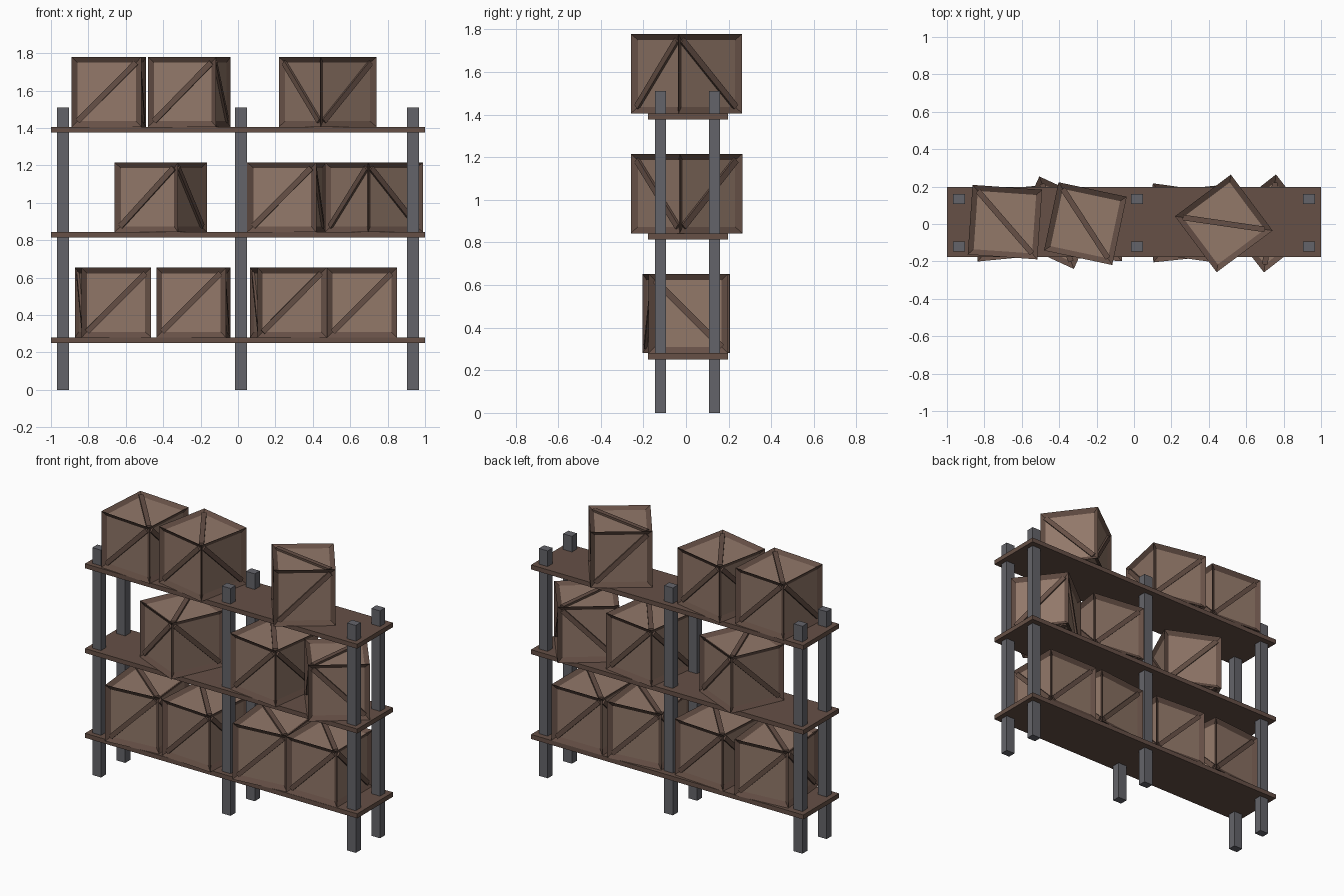
import bpy, bmesh
from math import radians, sqrt
from mathutils import Matrix, Vector

if "Cube" in bpy.data.objects:
    bpy.data.objects.remove(bpy.data.objects["Cube"], do_unlink=True)


def material(name, srgb):
    col = [(c / 255 / 12.92 if c < 11 else ((c / 255 + 0.055) / 1.055) ** 2.4) for c in srgb] + [1]
    m = bpy.data.materials.new(name)
    m.use_nodes = True
    m.diffuse_color = col
    m.node_tree.nodes["Principled BSDF"].inputs["Base Color"].default_value = col
    return m


dark_wood = material("dark wood", (102, 80, 70))
light_wood = material("light wood", (146, 120, 105))
steel = material("grey steel", (100, 100, 106))


def add_object(name, mesh, loc, angle=0):
    ob = bpy.data.objects.new(name, mesh)
    ob.location = loc
    ob.rotation_euler.z = radians(angle)
    bpy.context.collection.objects.link(ob)
    return ob


def box_mesh(name, size, mat):
    bm = bmesh.new()
    bmesh.ops.create_cube(bm, size=1, matrix=Matrix.Diagonal((*size, 1)))
    me = bpy.data.meshes.new(name)
    bm.to_mesh(me)
    bm.free()
    me.materials.append(mat)
    return me


# Crate: a cube with recessed light panels, a dark rim and one brace per side
SIZE, RIM, DEPTH = 0.373, 0.03, 0.018


def crate_mesh():
    bm = bmesh.new()
    bmesh.ops.create_cube(bm, size=SIZE)
    panels = list(bm.faces)
    bmesh.ops.inset_individual(bm, faces=panels, thickness=RIM, use_even_offset=True)
    for f in panels:
        f.material_index = 1
        bmesh.ops.translate(bm, verts=f.verts, vec=-f.normal * DEPTH)
    # braces: each runs between two opposite corners of its panel
    for normal, along in (((0, -1, 0), (1, 0, 1)), ((0, 1, 0), (-1, 0, 1)),
                          ((1, 0, 0), (0, -1, 1)), ((-1, 0, 0), (0, 1, 1)),
                          ((0, 0, 1), (1, -1, 0)), ((0, 0, -1), (1, -1, 0))):
        n, a = Vector(normal), Vector(along).normalized()
        rot = Matrix((a, n.cross(a), n)).transposed().to_4x4()
        place = Matrix.Translation(n * (SIZE / 2 - DEPTH * 0.65))
        shape = Matrix.Diagonal(((SIZE - 2 * RIM) * sqrt(2), RIM, DEPTH * 0.8, 1))
        bmesh.ops.create_cube(bm, size=1, matrix=place @ rot @ shape)
    me = bpy.data.meshes.new("crate")
    bm.to_mesh(me)
    bm.free()
    me.materials.append(dark_wood)
    me.materials.append(light_wood)
    return me


# Posts
post = box_mesh("post", (0.064, 0.053, 1.51), steel)
for side, x in (("right", -0.936), ("middle", 0.016), ("left", 0.936)):
    for end, y in (("front", -0.12), ("back", 0.134)):
        add_object(f"{end}_{side}_post", post, (x, y, 0.755))

# Shelves, each with its crates as (x, y, turn in degrees)
board = box_mesh("shelf", (2, 0.375, 0.03), dark_wood)
crate = crate_mesh()
levels = {
    "lower": (0.28, [(-0.668, 0.003, 5.5), (-0.238, 0, -4), (0.27, 0, 6), (0.663, 0.011, 0)]),
    "middle": (0.843, [(-0.414, 0.007, -24.5), (0.26, 0.007, -8), (0.727, 0.003, -52)]),
    "upper": (1.406, [(-0.69, 0.01, -4), (-0.26, 0.002, -12), (0.48, 0.003, 36.7)]),
}
for level, (top, crates) in levels.items():
    add_object(f"{level}_shelf", board, (0, 0.01, top - 0.015))
    for i, (x, y, turn) in enumerate(crates, 1):
        add_object(f"{level}_crate_{i}", crate, (x, y, top + SIZE / 2), turn)
